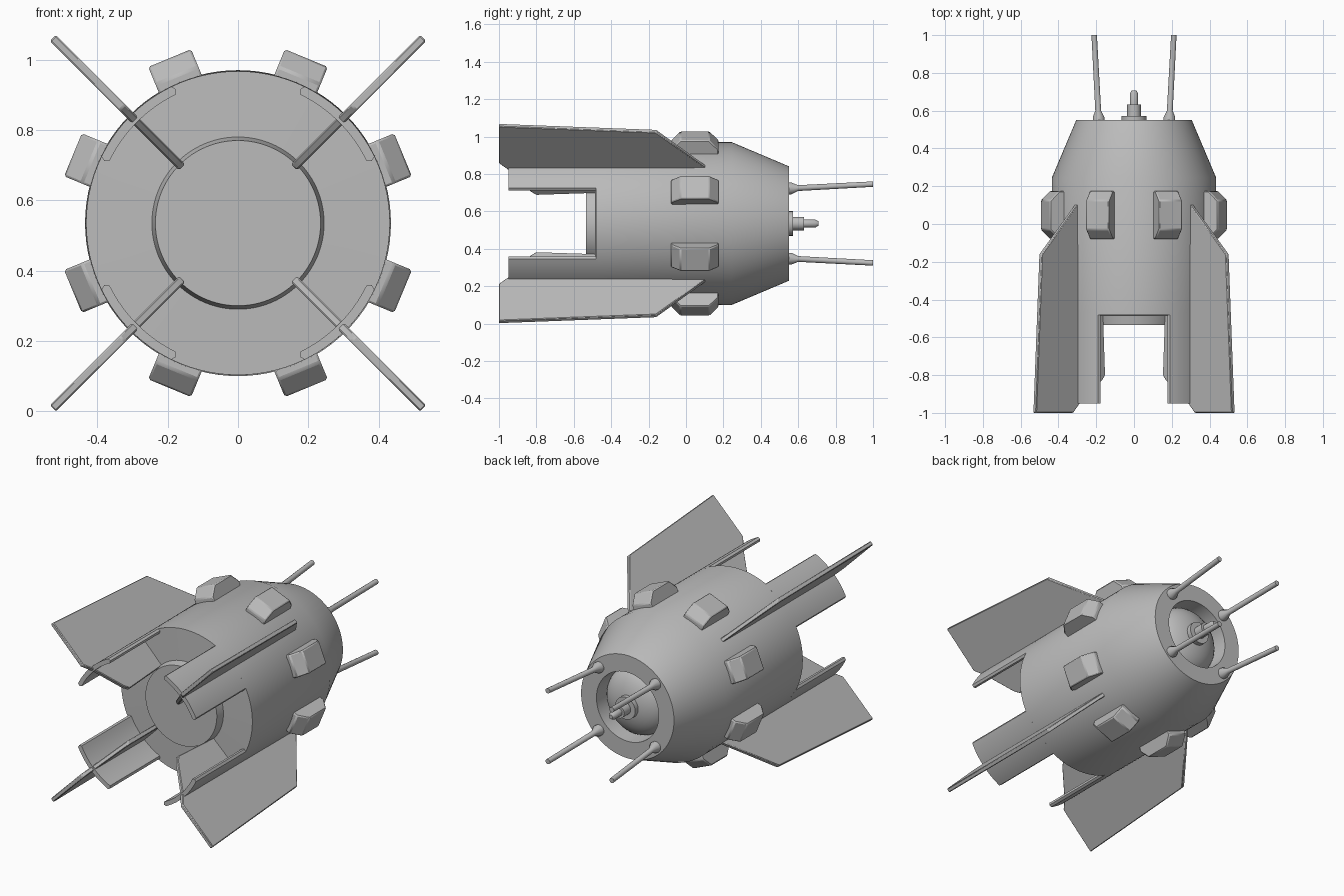
import bpy, bmesh
from math import sin, cos, pi, radians
from mathutils import Vector

if "Cube" in bpy.data.objects:
    bpy.data.objects.remove(bpy.data.objects["Cube"])

AXIS_Z = 0.535          # height of the long axis, which runs along y
DIAGONALS = [radians(45 + 90 * i) for i in range(4)]

metal = bpy.data.materials.new("grey_metal")
metal.use_nodes = True
GREY = (0.5, 0.5, 0.5, 1)
metal.diffuse_color = GREY
metal.node_tree.nodes["Principled BSDF"].inputs["Base Color"].default_value = GREY


def polar(r, a, y, side=0.0):
    """Point at radius r and angle a about the axis, shifted sideways."""
    return Vector((r * cos(a) - side * sin(a), y, AXIS_Z + r * sin(a) + side * cos(a)))


def finish(name, bm, smooth=32, bevel=0.0):
    bmesh.ops.recalc_face_normals(bm, faces=bm.faces)
    mesh = bpy.data.meshes.new(name)
    bm.to_mesh(mesh)
    bm.free()
    mesh.materials.append(metal)
    mesh.shade_smooth()
    mesh.set_sharp_from_angle(angle=radians(smooth))
    obj = bpy.data.objects.new(name, mesh)
    bpy.context.collection.objects.link(obj)
    if bevel:
        mod = obj.modifiers.new("edge_bevel", "BEVEL")
        mod.width, mod.segments, mod.limit_method = bevel, 1, "ANGLE"
    return obj


def loft(name, loops, closed=False, **kw):
    """Skin equal point loops; cap the ends unless the last meets the first."""
    bm = bmesh.new()
    rings = [[bm.verts.new(p) for p in loop] for loop in loops]
    n = len(rings[0])
    pairs = list(zip(rings, rings[1:]))
    if closed:
        pairs.append((rings[-1], rings[0]))
    else:
        bm.faces.new(rings[0])
        bm.faces.new(rings[-1])
    for a, b in pairs:
        for i in range(n):
            j = (i + 1) % n
            bm.faces.new((a[i], a[j], b[j], b[i]))
    return finish(name, bm, **kw)


def lathe(name, profile, sides=64):
    """Turn (radius, y) points about the long axis."""
    return loft(name, [[polar(r, 2 * pi * i / sides, y) for i in range(sides)]
                       for r, y in profile])


def radial_plate(name, outline, angle, width, **kw):
    """Extrude a (y, radius) outline sideways, standing out at an angle."""
    return loft(name, [[polar(r, angle, y, s) for y, r in outline]
                       for s in (-width / 2, width / 2)], **kw)


# Hull with rear plug, tapered nose and recessed dish rising to a dome
dome = [(0.2 * cos(t), 0.44 + 0.11 * sin(t)) for t in
        [radians(10 * i) for i in range(9)]]
lathe("hull", [(0.235, -0.535), (0.245, -0.487), (0.432, -0.482), (0.435, 0.245),
               (0.306, 0.55), (0.205, 0.55)] + dome, sides=96)

# Stepped probe in the middle of the nose
lathe("nose_probe", [(0.066, 0.53), (0.066, 0.572), (0.036, 0.572), (0.036, 0.632),
                     (0.022, 0.632), (0.022, 0.69), (0.012, 0.708)], sides=24)

# Rear skirt plates: curved strips with rounded ends
half = radians(19)
steps = [half * (i / 8 - 1) for i in range(17)]
section = ([(0.432, t) for t in steps] + [(0.419, half * 1.06)] +
           [(0.406, -t) for t in steps] + [(0.419, -half * 1.06)])
for i, a in enumerate(DIAGONALS):
    loft(f"skirt_plate_{i + 1}", [[polar(r, a + t, y) for r, t in section]
                                  for y in (-0.95, -0.47)])

# Swept fins on the diagonals
fin = [(0.11, 0.425), (-0.16, 0.70), (-1.0, 0.745), (-1.0, 0.465), (-0.95, 0.415),
       (-0.83, 0.25), (-0.80, 0.225), (-0.48, 0.24), (-0.48, 0.38), (0.0, 0.40)]
for i, a in enumerate(DIAGONALS):
    radial_plate(f"fin_{i + 1}", fin, a, 0.024, bevel=0.004)

# Ring of eight trapezoid blocks
block = [(-0.08, 0.40), (-0.08, 0.455), (-0.03, 0.508), (0.125, 0.508),
         (0.175, 0.455), (0.175, 0.40)]
for i in range(8):
    radial_plate(f"side_block_{i + 1}", block, radians(22.5 + 45 * i), 0.132, bevel=0.006)

# Forward antennas: conical foot and slightly splayed rod
for i, a in enumerate(DIAGONALS):
    def ring(r_axis, y, r):
        return [polar(r_axis + r * cos(t), a, y, r * sin(t))
                for t in [2 * pi * k / 12 for k in range(12)]]
    loft(f"antenna_{i + 1}", [ring(0.265, 0.54, 0.032), ring(0.265, 0.565, 0.032),
                              ring(0.268, 0.60, 0.016), ring(0.298, 1.0, 0.015)])
